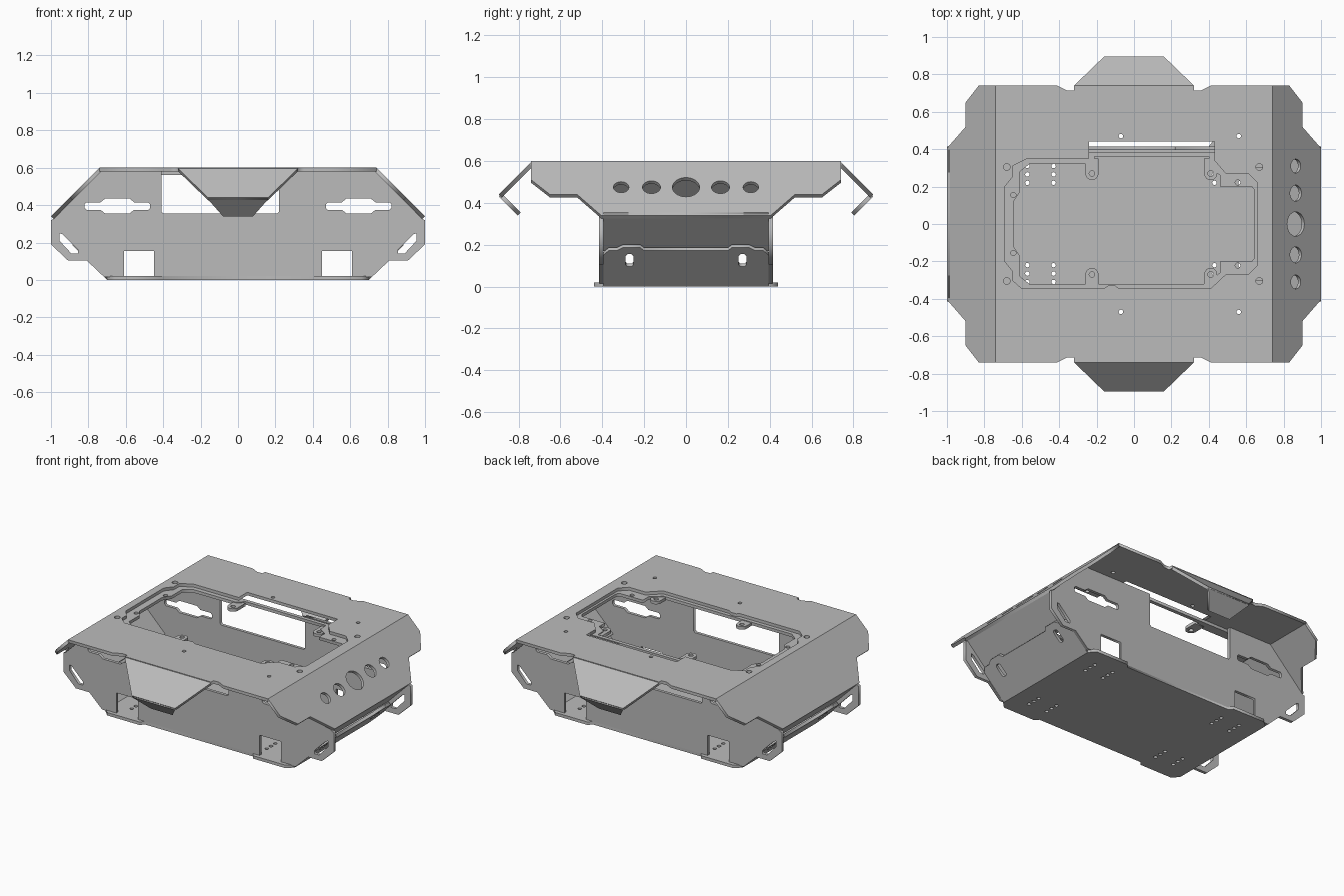
import bpy
from math import sin, cos, pi, sqrt
from mathutils import Matrix, Vector

if "Cube" in bpy.data.objects:
    bpy.data.objects.remove(bpy.data.objects["Cube"])

grey = bpy.data.materials.new("sheet_metal_grey")
grey.use_nodes = True
shade = (0.5, 0.5, 0.5, 1)
grey.diffuse_color = shade
grey.node_tree.nodes["Principled BSDF"].inputs["Base Color"].default_value = shade
T = 0.02  # sheet thickness
R2 = sqrt(2)


def circle(x, y, r, n=28):
    return [(x + r * cos(2 * pi * i / n), y + r * sin(2 * pi * i / n)) for i in range(n)]


def flip(pts, sx=1, sy=1):
    return [(x * sx, y * sy) for x, y in reversed(pts)]


def mirror(half):
    return half + flip(half, -1)


def quad(quarter):
    return mirror(quarter + flip(quarter, 1, -1))


def drop(pts):
    # heights on a 45 degree sheet become lengths along it
    return [(x, y * R2) for x, y in pts]


def sheet(name, outline, holes, origin, along, out, t=T):
    """Flat cut sheet; outer surface passes through origin, v axis = along."""
    v, n = Vector(along).normalized(), Vector(out).normalized()
    u = v.cross(n)
    curve = bpy.data.curves.new(name, "CURVE")
    curve.dimensions = "2D"
    curve.fill_mode = "BOTH"
    curve.extrude = t / 2
    for loop in [outline] + holes:
        s = curve.splines.new("POLY")
        s.points.add(len(loop) - 1)
        for p, (x, y) in zip(s.points, loop):
            p.co = (x, y, 0, 1)
        s.use_cyclic_u = True
    temp = bpy.data.objects.new(name + "_curve", curve)
    bpy.context.collection.objects.link(temp)
    deps = bpy.context.evaluated_depsgraph_get()
    mesh = bpy.data.meshes.new_from_object(temp.evaluated_get(deps))
    bpy.data.objects.remove(temp)
    m = Matrix((u, v, n)).transposed().to_4x4()
    m.translation = Vector(origin) - n * t / 2
    mesh.transform(m)
    mesh.materials.clear()
    mesh.materials.append(grey)
    obj = bpy.data.objects.new(name, mesh)
    bpy.context.collection.objects.link(obj)
    return obj


UP, BACK = (0, 0, 1), (0, 1, 0)

# Top deck with its large opening and bolt holes
opening = [(-.69, .2), (-.65, .25), (-.65, .31), (-.57, .35), (-.24, .35), (-.24, .44),
           (.43, .44), (.43, .34), (.49, .27), (.61, .27), (.66, .22),
           (.66, -.22), (.61, -.27), (.49, -.27), (.41, -.345), (-.08, -.345),
           (-.1, -.33), (-.14, -.33), (-.16, -.345), (-.6, -.345),
           (-.65, -.3), (-.65, -.25), (-.69, -.2)]
bolts = [circle(x, s * y, r, 16) for s in (1, -1)
         for x, y, r in ((-.68, .305, .018), (.67, .305, .018), (-.07, .47, .012), (.56, .47, .012))]
deck = quad([(.32, .74), (.32, .715), (.36, .715), (.41, .74), (.74, .74)])
sheet("top_deck", deck, [opening] + bolts, (0, 0, .6), BACK, UP)

# Ledge under the opening, with round lugs
inner = [(-.645, .12), (-.61, .17), (-.61, .28), (-.56, .32), (-.24, .32), (-.21, .34), (-.21, .41),
         (.4, .41), (.4, .3), (.46, .26), (.46, .2), (.63, .2), (.645, .18)]
inner += [(.645, -.18), (.63, -.2), (.46, -.2), (.46, -.26), (.39, -.32),
          (-.56, -.32), (-.61, -.28), (-.61, -.17), (-.645, -.12)]
rim = [(-.72, .34), (-.6, .385), (.46, .385), (.52, .32), (.7, .3),
       (.7, -.3), (.52, -.32), (.45, -.385), (-.62, -.385), (-.72, -.32)]
inner = [(x, min(y, .36)) for x, y in inner]
ledge_holes = [circle(x, s * y, .014, 14) for s in (1, -1) for x, y in ((.555, .222), (-.645, .155))]
sheet("opening_ledge", rim, [inner] + ledge_holes, (0, 0, .58), BACK, UP)
for s in (1, -1):
    for x in (-.225, .41):
        arc = [(x - .035 * cos(a * pi / 12), s * (.27 - .035 * sin(a * pi / 12))) for a in range(13)]
        lug = [(x - .035, s * .35)] + arc + [(x + .035, s * .35)]
        sheet("mount_lug", lug, [circle(x, s * .27, .015, 14)], (0, 0, .575), BACK, UP)

# Front and back flaps, bent down then back in
for s, side in ((-1, "front"), (1, "back")):
    sheet(side + "_flap", drop(mirror([(.32, 0), (.31, .01), (.16, .155)])), [],
          (0, s * .74, .595), (0, s, -1), (0, s, 1))
    sheet(side + "_flap_return", drop(mirror([(.16, 0), (.08, .09)])), [],
          (0, s * .895, .43), (0, -s, -1), (0, s, -1))

# End slopes, their inward returns and the flared ends of the floor
slope = drop(mirror([(.74, 0), (.74, .09), (.65, .16), (.52, .16), (.405, .26)]))
ports = [circle(y, .125 * R2, r) for y, r in
         ((0, .065), (.165, .043), (-.165, .043), (.31, .037), (-.31, .037))]
flare = drop(mirror([(.2, .172), (.22, .187), (.3, .187), (.33, .172), (.37, .172), (.395, .15), (.395, 0)]))
flare_slots = [[(c + x, y * R2) for x, y in quad([(.01, .03), (.018, .022)])] for c in (-.27, .27)]
flare_slots = [[(x, y + .125 * R2) for x, y in loop] for loop in flare_slots]
for s, side in ((1, "left"), (-1, "right")):
    sheet(side + "_end_slope", slope, ports if s > 0 else [], (s * .74, 0, .6), (s, 0, -1), (s, 0, 1))
    sheet(side + "_end_return", drop(mirror([(.395, 0), (.395, .17)])), [],
          (s, 0, .34), (-s, 0, -1), (s, 0, -1))
    sheet(side + "_floor_flare", flare, flare_slots, (s * .7, 0, 0), (s, 0, 1), (s, 0, -1))

# Long side plates
right_edge = [(.73, .58), (.985, .325), (1, .32), (1, .19), (.91, .105), (.81, .105), (.715, .015),
              (.61, .015), (.61, .155), (.45, .155), (.45, .015)]
window = [(-.22, .58), (-.22, .365), (-.21, .355), (.4, .355), (.41, .365), (.41, .58)]
plate = window + mirror(right_edge)
grips = []
for s in (1, -1):
    slot = quad([(.065, .04), (.09, .02), (.165, .02), (.175, .01)])
    grips.append([(x + s * .645, y + .395) for x, y in slot])
    grips.append([(s * x, y) for x, y in ((.855, .14), (.89, .14), (.955, .21), (.955, .25), (.94, .245), (.855, .16))])
for s, side in ((-1, "front"), (1, "back")):
    # sheet x axis runs along -x on the front, so turn it round there
    turn = lambda loop: [(x * s * -1, z) for x, z in loop]
    sheet(side + "_side_plate", turn(plate), [turn(g) for g in grips], (0, s * .413, 0), UP, (0, -s, 0)
          ).location.y = 0 if s == 0 else s * -.018

# Floor with tabs and rows of holes
rows = [circle(sx * x, sy * y, .012, 12) for sx in (1, -1) for sy in (1, -1)
        for x in (.43, .57) for y in (.22, .265, .31)]
sheet("floor", quad([(.4, .415), (.42, .44), (.66, .44), (.7, .4)]), rows, (0, 0, T), BACK, UP)
